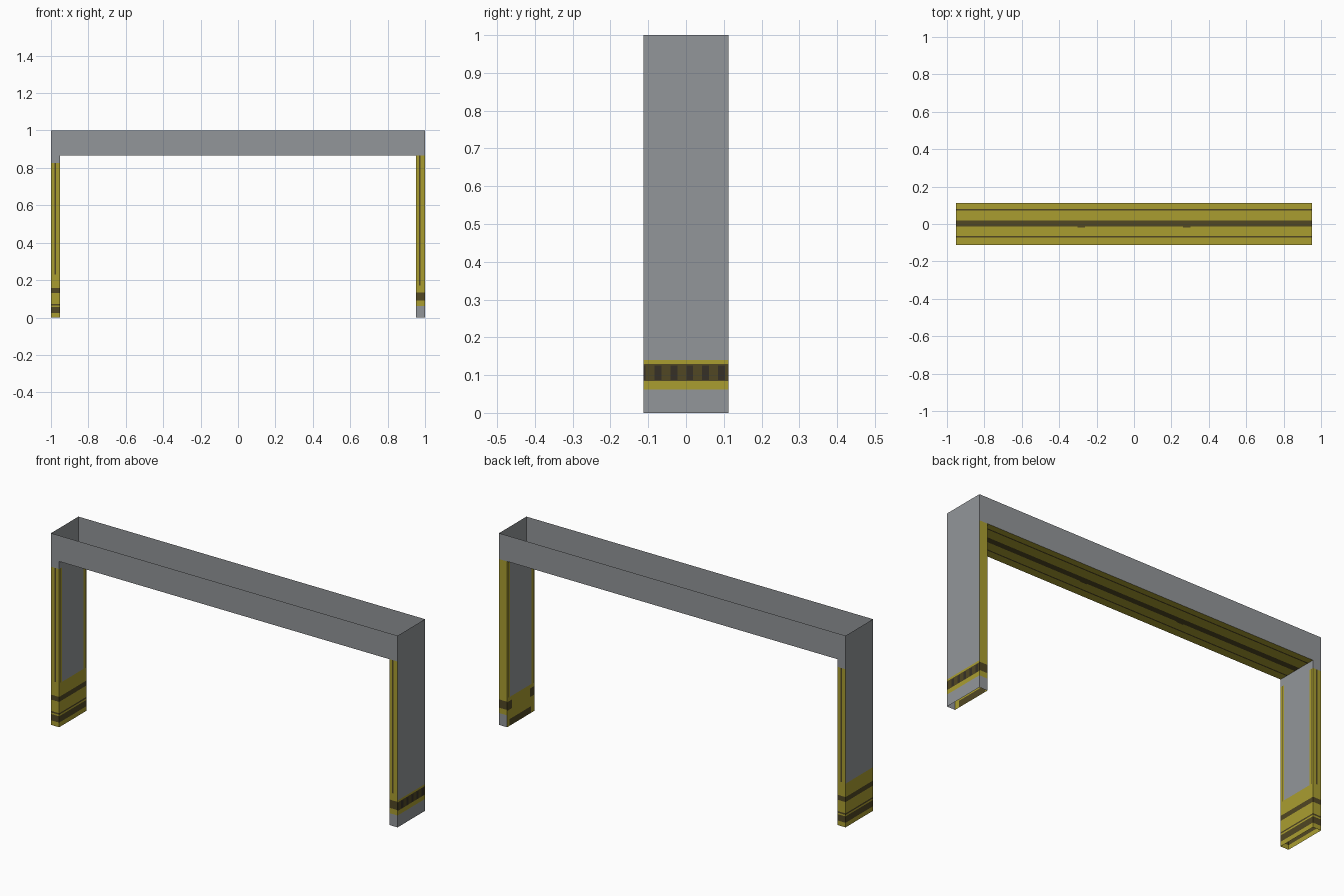
import bpy, bmesh
from mathutils import Vector

if "Cube" in bpy.data.objects:
    bpy.data.objects.remove(bpy.data.objects["Cube"])

X, XI, Y, ZB = 1.0, 0.953, 0.113, 0.865   # outer x, inner leg x, half depth, beam underside
GREY, YELLOW, BROWN, DARK = range(4)

palette = [("grey panel", (0.29, 0.305, 0.32)), ("warning yellow", (0.40, 0.34, 0.03)),
           ("dark brown trim", (0.082, 0.063, 0.017)), ("near black", (0.037, 0.030, 0.019))]
mats = []
for label, col in palette:
    m = bpy.data.materials.new(label)
    m.diffuse_color = (*col, 1)
    m.use_nodes = True
    m.node_tree.nodes["Principled BSDF"].inputs["Base Color"].default_value = m.diffuse_color
    mats.append(m)


def panel(bm, place, u0, u1, v0, v1, patches, normal, base=GREY):
    """Flat wall cut along its patches (u0, u1, v0, v1, colour); later patches win."""
    us, vs = {u0, u1}, {v0, v1}
    for a, b, c, d, _ in patches:
        us |= {min(max(t, u0), u1) for t in (a, b)}
        vs |= {min(max(t, v0), v1) for t in (c, d)}
    us, vs = sorted(us), sorted(vs)
    grid = [[bm.verts.new(place(u, v)) for v in vs] for u in us]
    for i in range(len(us) - 1):
        for j in range(len(vs) - 1):
            f = bm.faces.new((grid[i][j], grid[i + 1][j], grid[i + 1][j + 1], grid[i][j + 1]))
            cu, cv = (us[i] + us[i + 1]) / 2, (vs[j] + vs[j + 1]) / 2
            f.material_index = base
            for a, b, c, d, col in patches:
                if a < cu < b and c < cv < d:
                    f.material_index = col
            f.normal_update()
            if f.normal.dot(Vector(normal)) < 0:
                f.normal_flip()


def finish(bm, name):
    bmesh.ops.remove_doubles(bm, verts=bm.verts, dist=1e-5)
    me = bpy.data.meshes.new(name)
    bm.to_mesh(me)
    bm.free()
    for m in mats:
        me.materials.append(m)
    bpy.context.collection.objects.link(bpy.data.objects.new(name, me))


def side(x):
    return lambda u, v: (x, u, v)


def face(y):
    return lambda u, v: (u, y, v)


def strips(z0, z1):
    """Yellow edge strips with a thin dark groove, on the inner leg walls."""
    out = []
    for s in (-1, 1):
        for a, b, col in ((0.088, Y, YELLOW), (0.098, 0.104, BROWN)):
            lo, hi = sorted((s * a, s * b))
            out.append((lo, hi, z0, z1, col))
    return out


# Left leg: yellow foot with dark bands all round
foot = [(-2, 2, 0, 0.228, YELLOW), (-2, 2, 0.132, 0.158, BROWN),
        (-2, 2, 0.065, 0.073, BROWN), (-2, 2, 0.024, 0.057, BROWN)]
groove = [(-0.980, -0.972, 0.23, 0.825, BROWN)]
bm = bmesh.new()
panel(bm, side(-X), -Y, Y, 0, ZB, foot, (-1, 0, 0))
panel(bm, side(-XI), -Y, Y, 0, ZB, strips(0.22, 0.825) + foot, (1, 0, 0))
for s in (-1, 1):
    panel(bm, face(s * Y), -X, -XI, 0, ZB,
          [(-2, 2, 0.2, 0.825, YELLOW)] + foot + groove, (0, s, 0))
finish(bm, "left_leg")

# Right leg: grey foot, yellow ring with a dark segmented band
ring = [(-2, 2, 0.062, 0.14, YELLOW), (-2, 2, 0.085, 0.13, BROWN)]
blocks = [(y, y + 0.018, 0.087, 0.126, DARK) for y in (-0.083, -0.041, 0.001, 0.043, 0.085)]
blocks.append((-Y, -0.107, 0.087, 0.126, DARK))
bm = bmesh.new()
panel(bm, side(X), -Y, Y, 0, ZB, ring + blocks, (1, 0, 0))
inner = strips(0.14, ZB) + [(-2, 2, 0, 0.15, YELLOW), (-Y, -0.075, 0.085, 0.13, BROWN),
                            (0.075, Y, 0.085, 0.13, BROWN), (-0.085, 0.095, 0.002, 0.035, BROWN)]
panel(bm, side(XI), -Y, Y, 0, ZB, inner, (-1, 0, 0))
for s in (-1, 1):
    cuts = [(0, 2, 0.062, ZB, YELLOW), (0, 2, 0.09, 0.133, BROWN)]
    if s < 0:
        cuts.append((0.969, 0.977, 0.17, ZB, BROWN))
    panel(bm, face(s * Y), XI, X, 0, ZB, cuts, (0, s, 0))
finish(bm, "right_leg")

# Beam: open-topped trough with a striped underside
bm = bmesh.new()
for s in (-1, 1):
    panel(bm, face(s * Y), -X, X, ZB, 1, [], (0, s, 0))
    panel(bm, side(s * X), -Y, Y, ZB, 1, [], (s, 0, 0))
stripes = [(-2, 2, -0.014, 0.019, BROWN), (-2, 2, 0.073, 0.081, BROWN), (-2, 2, -0.072, -0.064, BROWN)]
stripes += [(x - 0.02, x + 0.02, -0.019, 0.019, BROWN) for x in (-0.283, 0.283)]
panel(bm, lambda u, v: (u, v, ZB), -XI, XI, -Y, Y, stripes, (0, 0, -1), YELLOW)
finish(bm, "beam")
